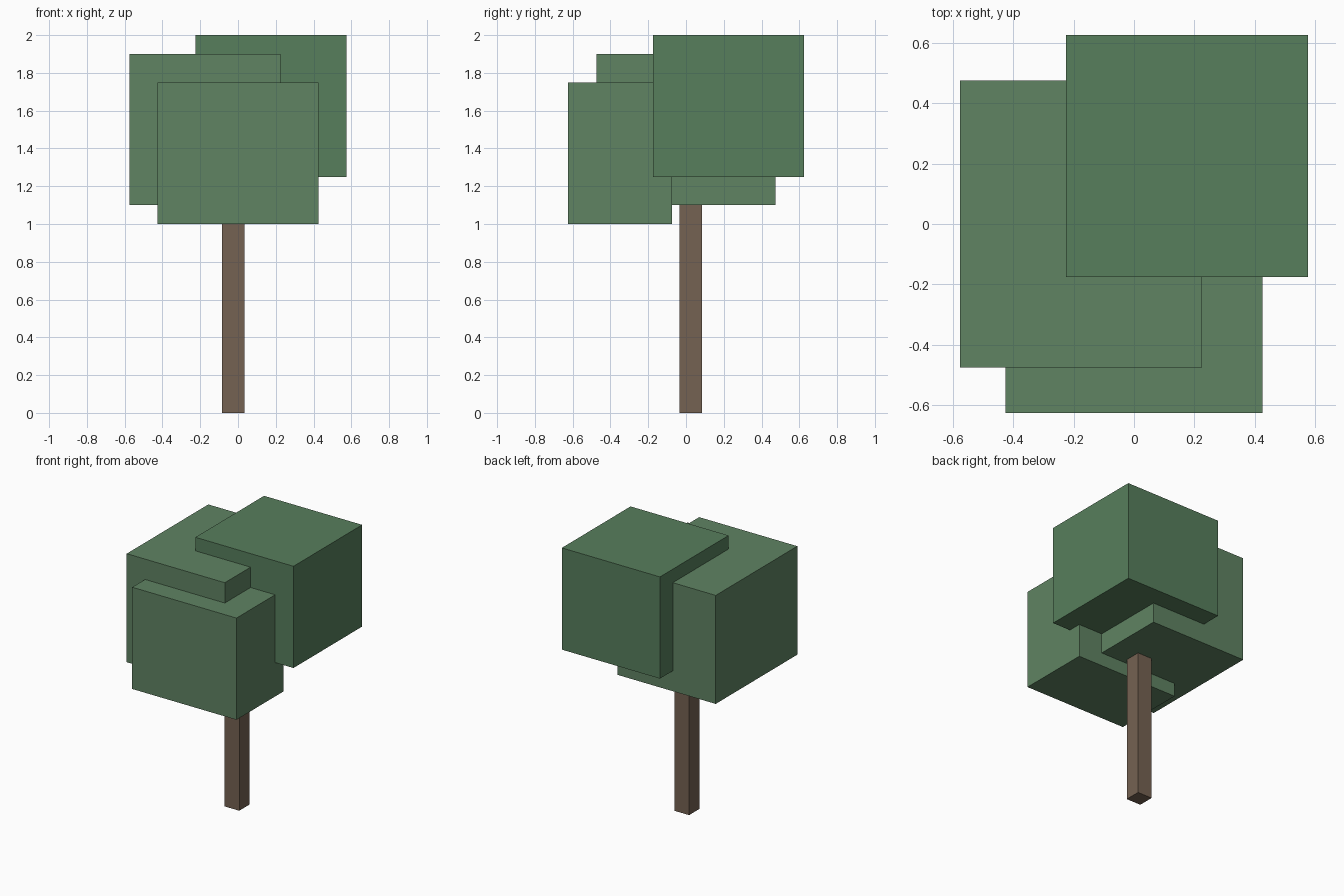
import bpy

if "Cube" in bpy.data.objects:
    bpy.data.objects.remove(bpy.data.objects["Cube"])


def material(name, rgb):
    mat = bpy.data.materials.new(name)
    mat.diffuse_color = (*rgb, 1.0)
    mat.use_nodes = True
    mat.node_tree.nodes["Principled BSDF"].inputs["Base Color"].default_value = mat.diffuse_color
    return mat


def box(name, low, high, mat):
    """Axis-aligned box spanning two opposite corners."""
    centre = [(a + b) / 2 for a, b in zip(low, high)]
    bpy.ops.mesh.primitive_cube_add(size=1, location=centre)
    obj = bpy.context.object
    obj.name = name
    obj.scale = [b - a for a, b in zip(low, high)]
    bpy.ops.object.transform_apply(location=False, rotation=False, scale=True)
    obj.data.materials.append(mat)
    return obj


bark = material("bark", (0.178, 0.122, 0.084))
leaf = material("leaf", (0.115, 0.228, 0.123))
dark_leaf = material("dark_leaf", (0.095, 0.210, 0.107))

# Trunk, running up into the foliage
box("trunk", (-0.085, -0.035, 0.0), (0.035, 0.085, 1.2), bark)

# Three overlapping foliage blocks
box("foliage_left", (-0.575, -0.475, 1.1), (0.225, 0.475, 1.9), leaf)
box("foliage_front", (-0.425, -0.625, 1.0), (0.425, -0.075, 1.75), leaf)
box("foliage_top", (-0.225, -0.175, 1.25), (0.575, 0.625, 2.0), dark_leaf)
